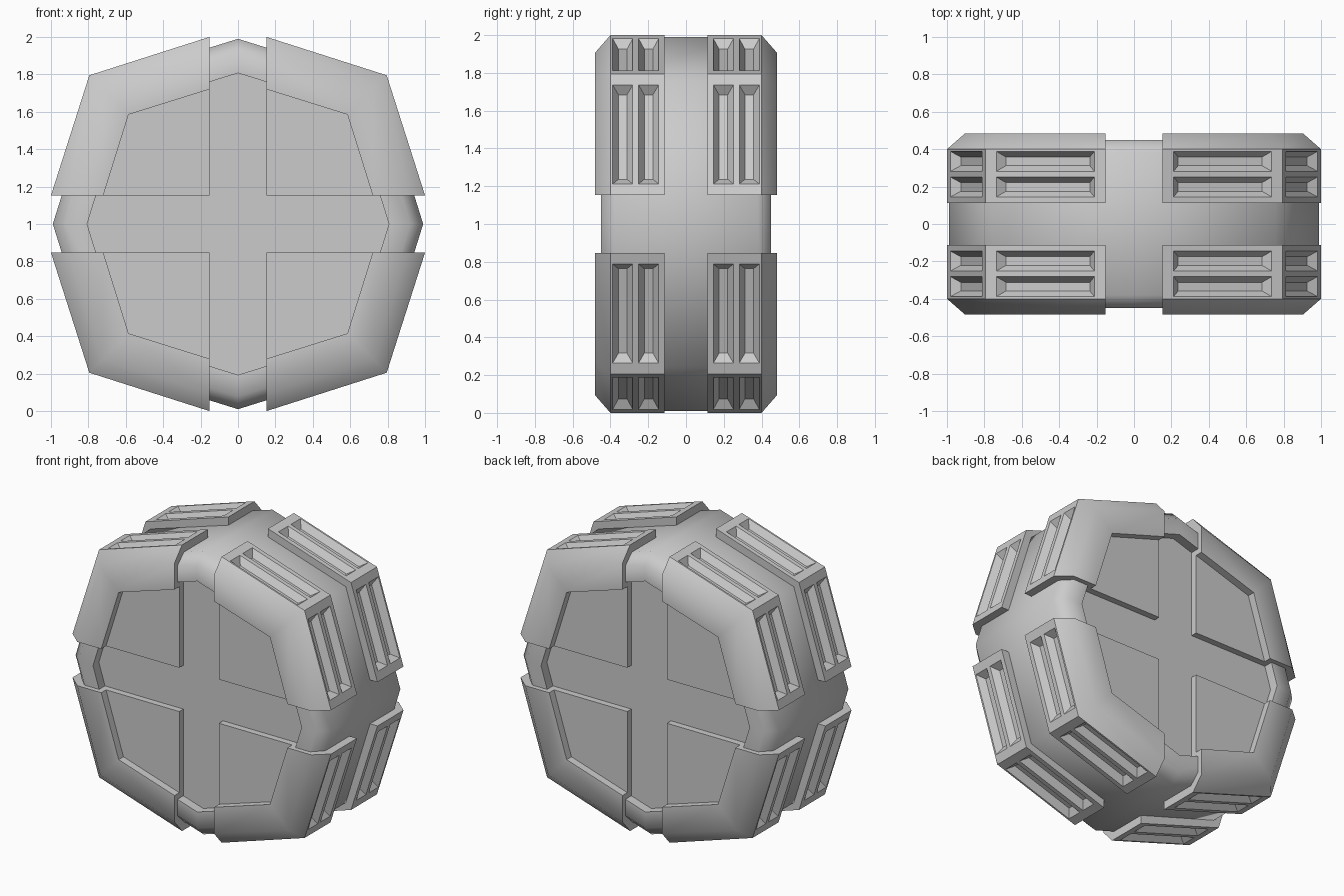
import bpy, bmesh, math
from mathutils import Vector

if "Cube" in bpy.data.objects:
    bpy.data.objects.remove(bpy.data.objects["Cube"])


def make_object(name, bm):
    bmesh.ops.remove_doubles(bm, verts=bm.verts[:], dist=1e-5)
    bmesh.ops.dissolve_degenerate(bm, edges=bm.edges[:], dist=1e-5)
    bmesh.ops.recalc_face_normals(bm, faces=bm.faces[:])
    mesh = bpy.data.meshes.new(name)
    bm.to_mesh(mesh)
    bm.free()
    ob = bpy.data.objects.new(name, mesh)
    ob.location = (0, 0, 1)
    bpy.context.collection.objects.link(ob)
    return ob


def smooth(ob, degrees):
    bpy.ops.object.select_all(action='DESELECT')
    ob.select_set(True)
    bpy.context.view_layer.objects.active = ob
    bpy.ops.object.shade_smooth_by_angle(angle=math.radians(degrees))


# Core: eight-sided drum with bevelled rim and recessed faces
def core_ring(bm, scale, y):
    a, c = 0.99 * scale, 0.755 * scale
    pts = [(0, a), (c, c), (a, 0), (c, -c), (0, -a), (-c, -c), (-a, 0), (-c, c)]
    return [bm.verts.new((x, y, z)) for x, z in pts]


bm = bmesh.new()
half = [(0.815, 0.385), (0.815, 0.45), (0.93, 0.45), (1.0, 0.38)]
levels = [(s, -y) for s, y in half] + [(s, y) for s, y in reversed(half)]
rings = [core_ring(bm, s, y) for s, y in levels]
for r, q in zip(rings, rings[1:]):
    for i in range(8):
        j = (i + 1) % 8
        bm.faces.new((r[i], r[j], q[j], q[i]))
bm.faces.new(rings[0])
bm.faces.new(rings[-1])
core = make_object("drum_core", bm)
smooth(core, 60)

# Corner armour: profile (end height, corner coordinate, depth) swept round a corner
G = 0.153
profile = [(1.0, 0.795, 0.113), (1.0, 0.795, 0.40), (0.905, 0.728, 0.483),
           (0.72, 0.585, 0.483), (0.72, 0.585, 0.43), (G, G, 0.43),
           (G, G, 0.33), (0.80, 0.62, 0.33), (0.80, 0.62, 0.113)]
bm = bmesh.new()
columns = [[bm.verts.new((G, -y, h)) for h, c, y in profile],
           [bm.verts.new((c, -y, c)) for h, c, y in profile],
           [bm.verts.new((h, -y, G)) for h, c, y in profile]]
n = len(profile)
for p, q in zip(columns, columns[1:]):
    for i in range(n):
        j = (i + 1) % n
        if i != 5:
            bm.faces.new((p[i], p[j], q[j], q[i]))
bm.faces.new(columns[0])
bm.faces.new(columns[-1])
armour = make_object("corner_armour", bm)

# Slot cutters: tapered blocks sunk into both tread faces
bm = bmesh.new()
start, end = Vector((G, 0, 1.0)), Vector((0.795, 0, 0.795))
along = (end - start).normalized()
normal = Vector((-along.z, 0, along.x))
middle, depth = (start + end) / 2, 0.045
for swap in (False, True):
    for yc in (-0.198, -0.335):
        loops = []
        for d, hl, hw in ((0.045, 0.315, 0.083), (-depth, 0.235, 0.023)):
            loop = []
            for a, b in ((-1, -1), (1, -1), (1, 1), (-1, 1)):
                p = middle + along * (a * hl) + normal * d
                x, z = (p.z, p.x) if swap else (p.x, p.z)
                loop.append(bm.verts.new((x, yc + b * hw, z)))
            loops.append(loop)
        top, low = loops
        bm.faces.new(top)
        bm.faces.new(low)
        for i in range(4):
            j = (i + 1) % 4
            bm.faces.new((top[i], top[j], low[j], low[i]))
cutter = make_object("slot_cutter", bm)
cutter.hide_render = True

cut = armour.modifiers.new("slots", 'BOOLEAN')
cut.operation = 'DIFFERENCE'
cut.solver = 'EXACT'
cut.object = cutter
mirror = armour.modifiers.new("mirror", 'MIRROR')
mirror.use_axis = (True, True, True)
mirror.use_clip = False
mirror.use_mirror_merge = False

# Bake the slots and mirroring, then drop the cutter
bpy.context.view_layer.update()
graph = bpy.context.evaluated_depsgraph_get()
baked = bpy.data.meshes.new_from_object(armour.evaluated_get(graph))
armour.modifiers.clear()
armour.data = baked
bpy.data.objects.remove(cutter, do_unlink=True)
smooth(armour, 44)
